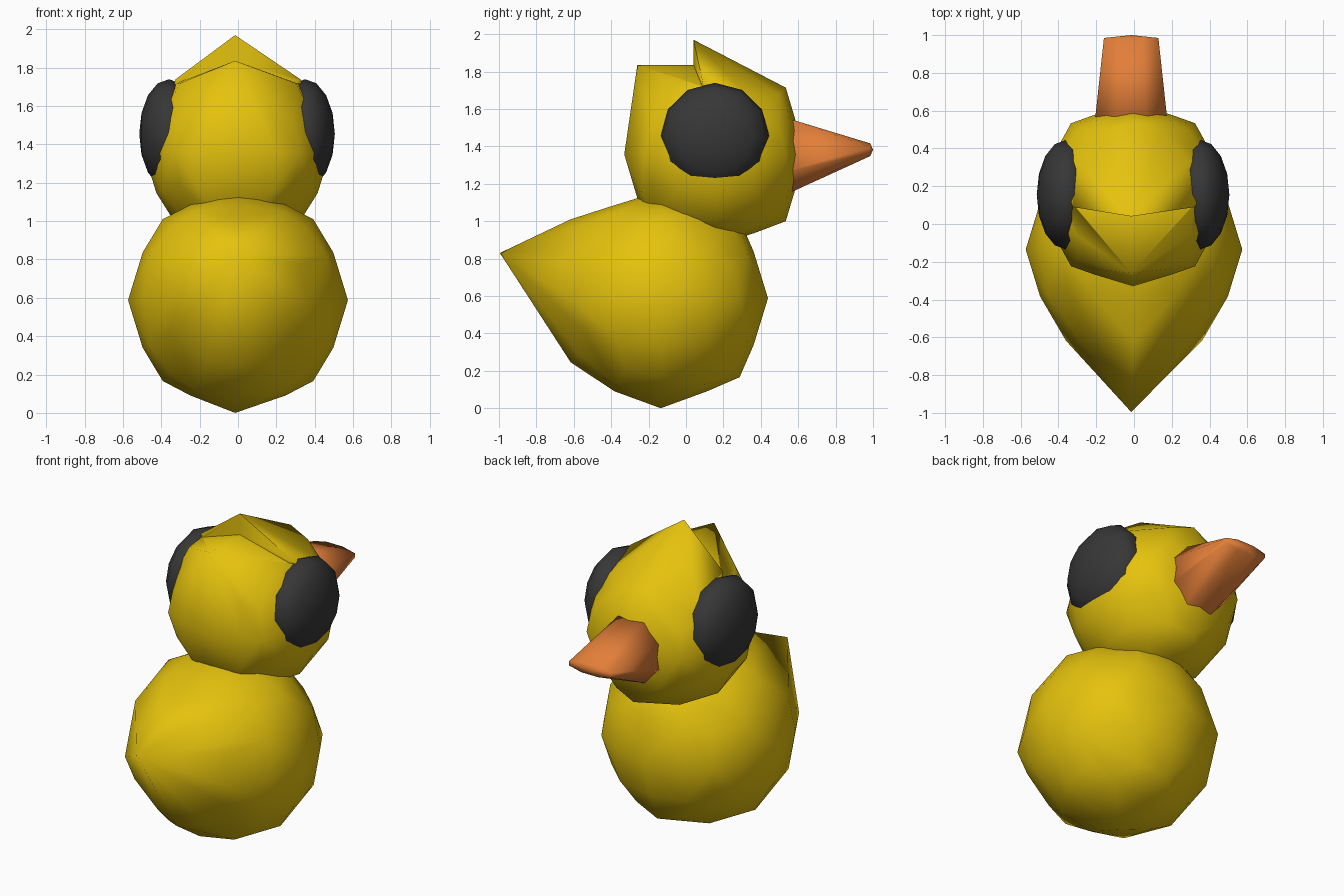
import bpy, bmesh, math
from itertools import product
from mathutils import Vector

cube = bpy.data.objects.get("Cube")
if cube:
    bpy.data.objects.remove(cube, do_unlink=True)

MID = -0.015  # x of the tail, peak and beak


def material(name, colour):
    mat = bpy.data.materials.new(name)
    mat.use_nodes = True
    mat.diffuse_color = (*colour, 1)
    bsdf = mat.node_tree.nodes["Principled BSDF"]
    bsdf.inputs["Base Color"].default_value = (*colour, 1)
    bsdf.inputs["Roughness"].default_value = 0.8
    return mat


yellow = material("yellow", (0.78, 0.54, 0.004))
orange = material("orange", (0.76, 0.21, 0.04))
black = material("charcoal", (0.038, 0.038, 0.038))


def activate(obj):
    bpy.ops.object.select_all(action="DESELECT")
    obj.select_set(True)
    bpy.context.view_layer.objects.active = obj


def shade(obj):
    activate(obj)
    bpy.ops.object.shade_smooth_by_angle(angle=math.radians(100))


def finish(bm, name, mat):
    bmesh.ops.recalc_face_normals(bm, faces=bm.faces)
    mesh = bpy.data.meshes.new(name)
    bm.to_mesh(mesh)
    bm.free()
    mesh.materials.append(mat)
    obj = bpy.data.objects.new(name, mesh)
    bpy.context.collection.objects.link(obj)
    shade(obj)
    return obj


def hull(name, points, mat):
    bm = bmesh.new()
    for p in points:
        bm.verts.new(p)
    out = bmesh.ops.convex_hull(bm, input=bm.verts)
    spare = {v for v in out["geom_interior"] if isinstance(v, bmesh.types.BMVert)}
    bmesh.ops.delete(bm, geom=list(spare), context="VERTS")
    return finish(bm, name, mat)


def ball_points(centre, radius, edge_scale):
    """Rounded-cube sphere: lattice directions paired with their positions."""
    factor = {(0, 0, 2): 0.98, (0, 1, 2): 0.95, (0, 2, 2): 1.02, (2, 2, 2): 0.92}
    result = []
    for d in product(range(-2, 3), repeat=3):
        size = sorted(map(abs, d))
        if size[2] == 2:
            p = Vector(d).normalized() * radius * factor.get(tuple(size), 0.97)
            if size[1] == 2:
                p *= Vector(edge_scale)
            result.append((d, Vector(centre) + p))
    return result


# Body: sphere with its rear face drawn out to a pointed tail
body = [Vector((MID, -0.995, 0.83)), Vector((MID, -0.135, 0)), Vector((MID, -0.2, 1.115))]
for d, p in ball_points((0, -0.135, 0.588), 0.585, (0.93, 1, 1)):
    if d[1] == -2:
        if max(abs(d[0]), abs(d[2])) < 2:
            continue
        p.y -= 0.06
        p.x *= 0.92
        if d[2] < 0:
            p.z += 0.08 * abs(d[2]) / 2
    body.append(p)
hull("body", body, yellow)

# Head: sphere without its top, closed by a flat ridge towards the back
ball = ball_points((-0.005, 0.155, 1.357), 0.495, (0.92, 1.06, 1))
ball = [(d, p) for d, p in ball if p.z < 1.74]
back = [p for d, p in ball]
back += [Vector((MID, y, 1.836)) for y in (-0.26, 0.04)]
back += [Vector((s * 0.3, y, 1.72)) for s in (-1, 1) for y in (-0.06, 0.1)]
head = hull("head", back, yellow)

# Crest: front half of the crown rising to a peak, joined into the head
front = [p for d, p in ball if d[1] > 0 and d[2] >= 0]
front += [Vector((MID, 0.04, z)) for z in (1.97, 1.5)]
front += [Vector((s * 0.325, 0.09, 1.74)) for s in (-1, 1)]
crest = hull("crest", front, yellow)
union = head.modifiers.new("join_crest", "BOOLEAN")
union.operation = "UNION"
union.solver = "EXACT"
union.object = crest
activate(head)
bpy.ops.object.modifier_move_to_index(modifier=union.name, index=0)
bpy.ops.object.modifier_apply(modifier=union.name)
bpy.data.objects.remove(crest, do_unlink=True)
shade(head)

# Eyes: flattened spheres set into the sides of the head
for side, label in ((1, "left_eye"), (-1, "right_eye")):
    bm = bmesh.new()
    bmesh.ops.create_uvsphere(bm, u_segments=12, v_segments=8, radius=1)
    for v in bm.verts:
        x, y, z = v.co
        v.co = (-0.005 + side * (0.355 + z * 0.155), 0.155 + y * 0.29, 1.455 + x * 0.285)
    finish(bm, label, black)

# Beak: eight-sided taper, flattened at the tip
beak = []
for y, rx, rz, z in ((0.5, 0.205, 0.225, 1.345), (0.985, 0.15, 0.035, 1.382)):
    for i in range(8):
        a = math.radians(45 * i + 22.5)
        beak.append(Vector((MID + rx * math.cos(a) * 1.04, y, z + rz * math.sin(a) * 1.05)))
beak.append(Vector((MID, 1.0, 1.382)))
hull("beak", beak, orange)
